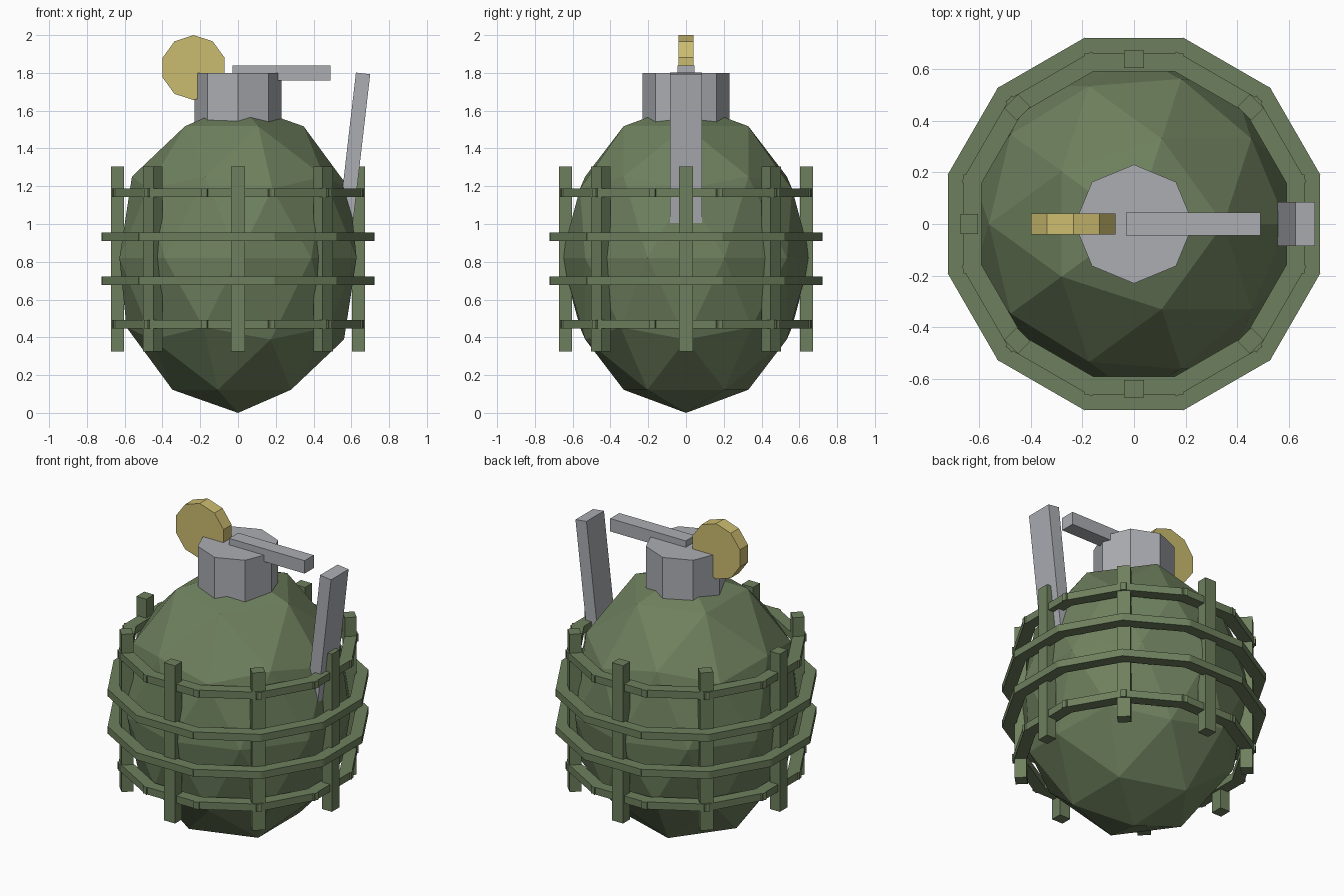
import bpy
import math
from mathutils import Matrix

cube = bpy.data.objects.get("Cube")
if cube:
    bpy.data.objects.remove(cube, do_unlink=True)


def material(name, rgb):
    mat = bpy.data.materials.new(name)
    mat.use_nodes = True
    color = (*rgb, 1.0)
    mat.diffuse_color = color
    bsdf = next(n for n in mat.node_tree.nodes if n.type == 'BSDF_PRINCIPLED')
    bsdf.inputs["Base Color"].default_value = color
    return mat


green = material("olive_green", (0.155, 0.215, 0.11))
steel = material("steel_grey", (0.41, 0.42, 0.45))
gold = material("brass_yellow", (0.6, 0.5, 0.16))


def finish(name, mat):
    obj = bpy.context.object
    obj.name = name
    obj.data.materials.clear()
    obj.data.materials.append(mat)
    return obj


def box(name, mat, location, size, rotation=(0, 0, 0)):
    bpy.ops.mesh.primitive_cube_add(size=1, location=location, rotation=rotation)
    obj = finish(name, mat)
    obj.data.transform(Matrix.Diagonal((*size, 1)))
    return obj


def box_around(name, mat, angle, radius, z, size):
    """Box set at an angle around the vertical axis; size is radial, tangential, up."""
    place = (radius * math.cos(angle), radius * math.sin(angle), z)
    return box(name, mat, place, size, (0, 0, angle))


# Faceted egg-shaped body
bpy.ops.mesh.primitive_ico_sphere_add(subdivisions=2, radius=1, location=(0, 0, 0.82))
body = finish("body", green)
body.data.transform(Matrix.Diagonal((0.66, 0.66, 0.82, 1)))

# Vertical cage bars
for i in range(8):
    box_around(f"cage_bar_{i + 1}", green, math.tau * i / 8, 0.638, 0.815,
               (0.068, 0.076, 0.98))

# Horizontal cage bands, each made of twelve straight segments
for band, (z, radius, length) in enumerate([(0.47, 0.625, 0.385), (0.70, 0.685, 0.392),
                                            (0.932, 0.685, 0.392), (1.165, 0.625, 0.385)]):
    for i in range(12):
        box_around(f"cage_band_{band + 1}_{i + 1}", green, math.tau * i / 12, radius, z,
                   (0.07, length, 0.045))

# Eight-sided neck
bpy.ops.mesh.primitive_cylinder_add(vertices=8, radius=0.23, depth=0.36,
                                    location=(0, 0, 1.62))
finish("neck", steel)

# Arm over the neck and the tilted side lever
box("top_arm", steel, (0.23, 0, 1.80), (0.52, 0.09, 0.08))
box("side_lever", steel, (0.615, 0, 1.39), (0.076, 0.172, 0.82), (0, math.radians(6.6), 0))

# Ten-sided pull disc, with a corner at the top
bpy.ops.mesh.primitive_cylinder_add(vertices=10, radius=0.172, depth=0.08,
                                    location=(-0.235, 0, 1.828),
                                    rotation=(math.pi / 2, 0, 0))
finish("pull_disc", gold)
